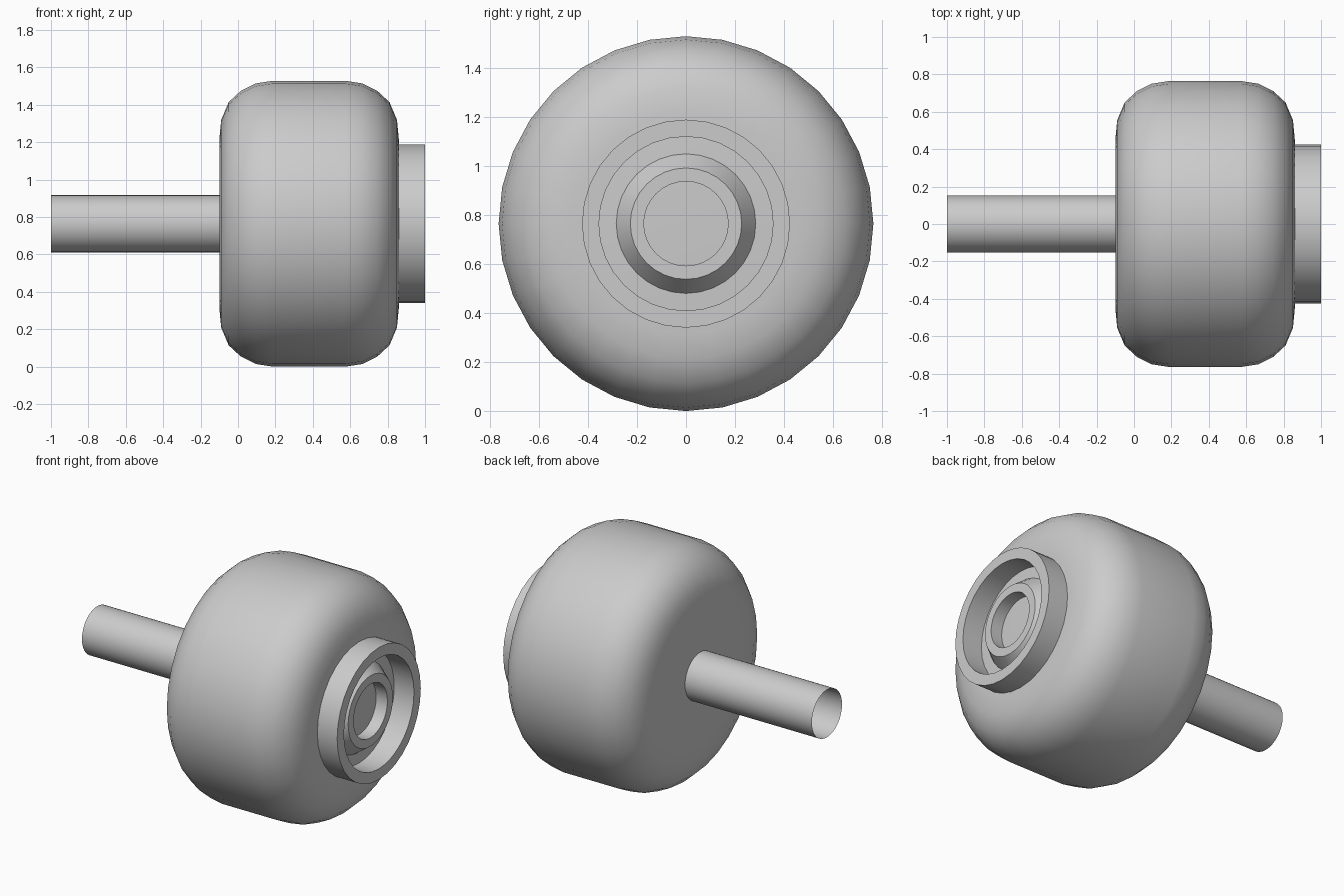
import bpy
from math import sin, cos, pi, radians

if "Cube" in bpy.data.objects:
    bpy.data.objects.remove(bpy.data.objects["Cube"])

CENTRE_Z = 0.764


def lathe(name, profile, sides=32, cap_start=False, cap_end=False, closed=False):
    """Revolve (x, radius) points about the wheel's x axis."""
    verts, faces = [], []
    for x, r in profile:
        for i in range(sides):
            a = 2 * pi * i / sides
            verts.append((x, r * cos(a), CENTRE_Z + r * sin(a)))
    n = len(profile)
    for k in range(n if closed else n - 1):
        p, q = k * sides, ((k + 1) % n) * sides
        for i in range(sides):
            j = (i + 1) % sides
            faces.append((p + i, q + i, q + j, p + j)[::-1])
    if cap_start:
        faces.append(tuple(reversed(range(sides))))
    if cap_end:
        faces.append(tuple(range((n - 1) * sides, n * sides)))
    mesh = bpy.data.meshes.new(name)
    mesh.from_pydata(verts, [], faces)
    obj = bpy.data.objects.new(name, mesh)
    bpy.context.collection.objects.link(obj)
    bpy.ops.object.select_all(action='DESELECT')
    obj.select_set(True)
    bpy.context.view_layer.objects.active = obj
    bpy.ops.object.shade_smooth_by_angle(angle=radians(35))
    return obj


# Rounded tyre, mirrored about its mid plane x = 0.38
half = [(0.48, 0.45), (0.47, 0.555), (0.43, 0.65), (0.365, 0.71),
        (0.285, 0.75), (0.195, 0.764)]
tyre = [(0.38 - d, r) for d, r in half] + [(0.38 + d, r) for d, r in reversed(half)]
lathe("tyre", tyre, cap_start=True, cap_end=True)

# Raised outer hub collar
lathe("hub_collar", [(0.855, 0.424), (1.0, 0.424), (1.0, 0.355), (0.855, 0.355)],
      closed=True)

# Tapered bearing boss with a round recess
lathe("bearing_boss", [(0.855, 0.288), (0.94, 0.227), (0.94, 0.172), (0.855, 0.172)],
      closed=True)

# Hollow axle, open at its outer end
lathe("axle", [(-1.0, 0.153), (-0.09, 0.153)])
